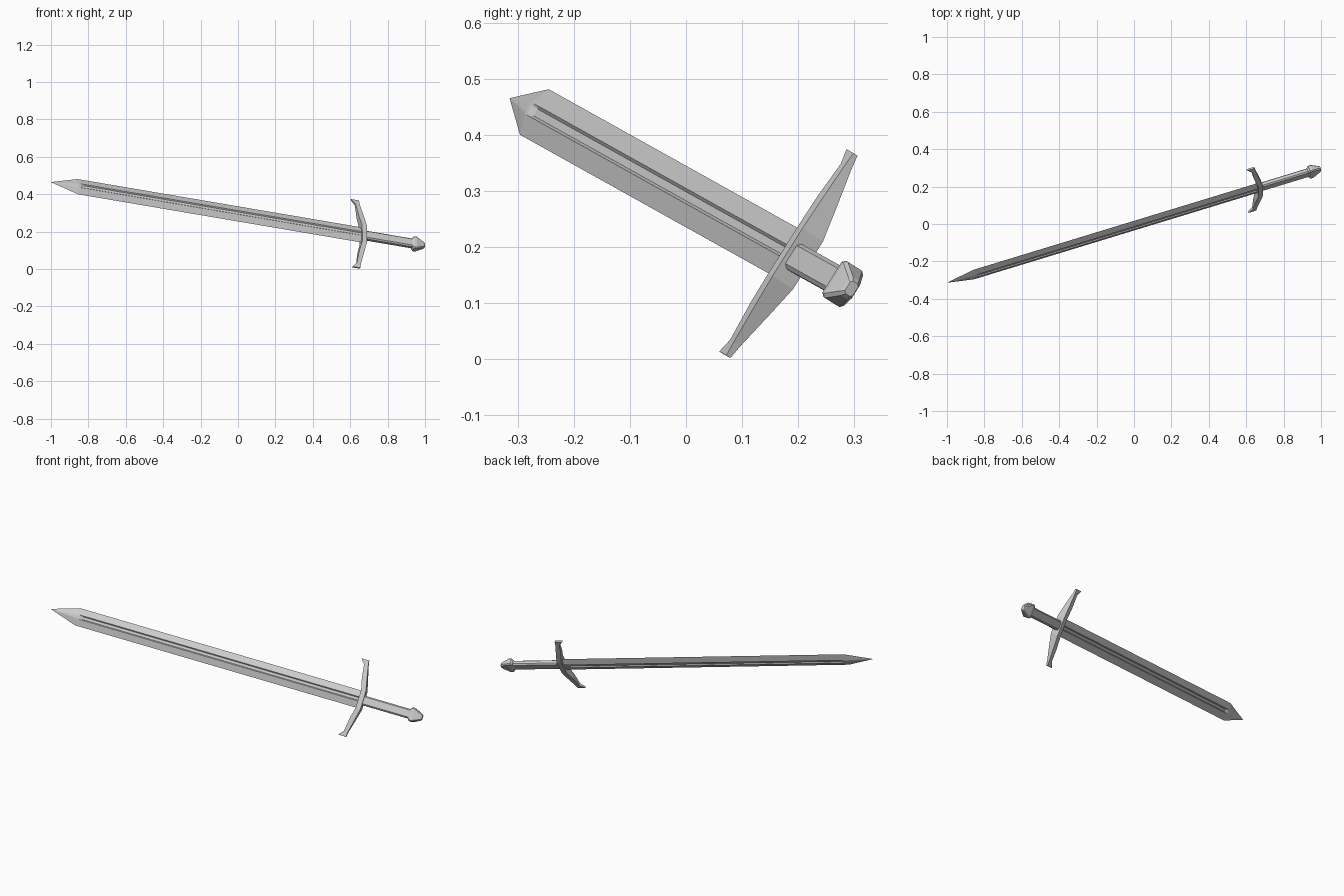
import bpy, bmesh
from mathutils import Matrix, Vector

if "Cube" in bpy.data.objects:
    bpy.data.objects.remove(bpy.data.objects["Cube"])

# Local frame: X across the blade, Y through its thickness, Z from tip to pommel
A = Vector((2.0, 0.61, -0.34)).normalized()
W = Vector((-0.018, 0.532, 0.846))
W = (W - A * W.dot(A)).normalized()
T = A.cross(W)
TIP = Vector((-1.0, -0.314, 0.465))
FRAME = Matrix.Translation(TIP) @ Matrix((W, T, A)).transposed().to_4x4()


def loft(name, rings):
    """Skin a list of equal-length rings and cap both ends."""
    bm = bmesh.new()
    rows = [[bm.verts.new(p) for p in ring] for ring in rings]
    n = len(rows[0])
    for r0, r1 in zip(rows, rows[1:]):
        for i in range(n):
            j = (i + 1) % n
            bm.faces.new((r0[i], r0[j], r1[j], r1[i]))
    bm.faces.new(rows[0])
    bm.faces.new(rows[-1])
    bmesh.ops.remove_doubles(bm, verts=bm.verts, dist=1e-5)
    bmesh.ops.recalc_face_normals(bm, faces=bm.faces)
    me = bpy.data.meshes.new(name)
    bm.to_mesh(me)
    bm.free()
    ob = bpy.data.objects.new(name, me)
    ob.matrix_world = FRAME
    bpy.context.collection.objects.link(ob)
    return ob


def octagon(w, t, c, z):
    """Rectangle with chamfered corners."""
    return [(w, t - c, z), (w - c, t, z), (c - w, t, z), (-w, t - c, z),
            (-w, c - t, z), (c - w, -t, z), (w - c, -t, z), (w, c - t, z)]


def blade_ring(z, floor, s=1.0):
    """Diamond section with a groove along the middle of each face."""
    half = [(0.048, 0), (0.012, 0.0135), (0.007, floor),
            (-0.007, floor), (-0.012, 0.0135)]
    return [(x * s, y * s, z) for x, y in half] + [(-x * s, -y * s, z) for x, y in half]


# Blade: tapered point, then a straight grooved length
loft("blade", [blade_ring(0.0, 0.0135, 0.01), blade_ring(0.152, 0.0145),
               blade_ring(0.165, 0.0135), blade_ring(0.182, 0.008),
               blade_ring(1.77, 0.008)])

# Crossguard: (offset, blade side, grip side, half thickness), mirrored
arm = [(0.05, 1.755, 1.782, 0.023), (0.11, 1.739, 1.768, 0.0165),
       (0.185, 1.727, 1.750, 0.0075), (0.213, 1.702, 1.746, 0.0045)]
stations = [(-w, a, b, t) for w, a, b, t in reversed(arm)] + arm
loft("crossguard", [[(w, -t, a), (w, t, a), (w, t, b), (w, -t, b)]
                    for w, a, b, t in stations])

# Grip
loft("grip", [octagon(0.026, 0.015, 0.007, z) for z in (1.77, 2.055)])

# Pommel: wide collar narrowing to a small end
loft("pommel", [octagon(0.028, 0.016, 0.006, 2.042),
                octagon(0.038, 0.021, 0.006, 2.052),
                octagon(0.038, 0.022, 0.006, 2.066),
                octagon(0.020, 0.013, 0.006, 2.106),
                octagon(0.013, 0.009, 0.004, 2.115)])
